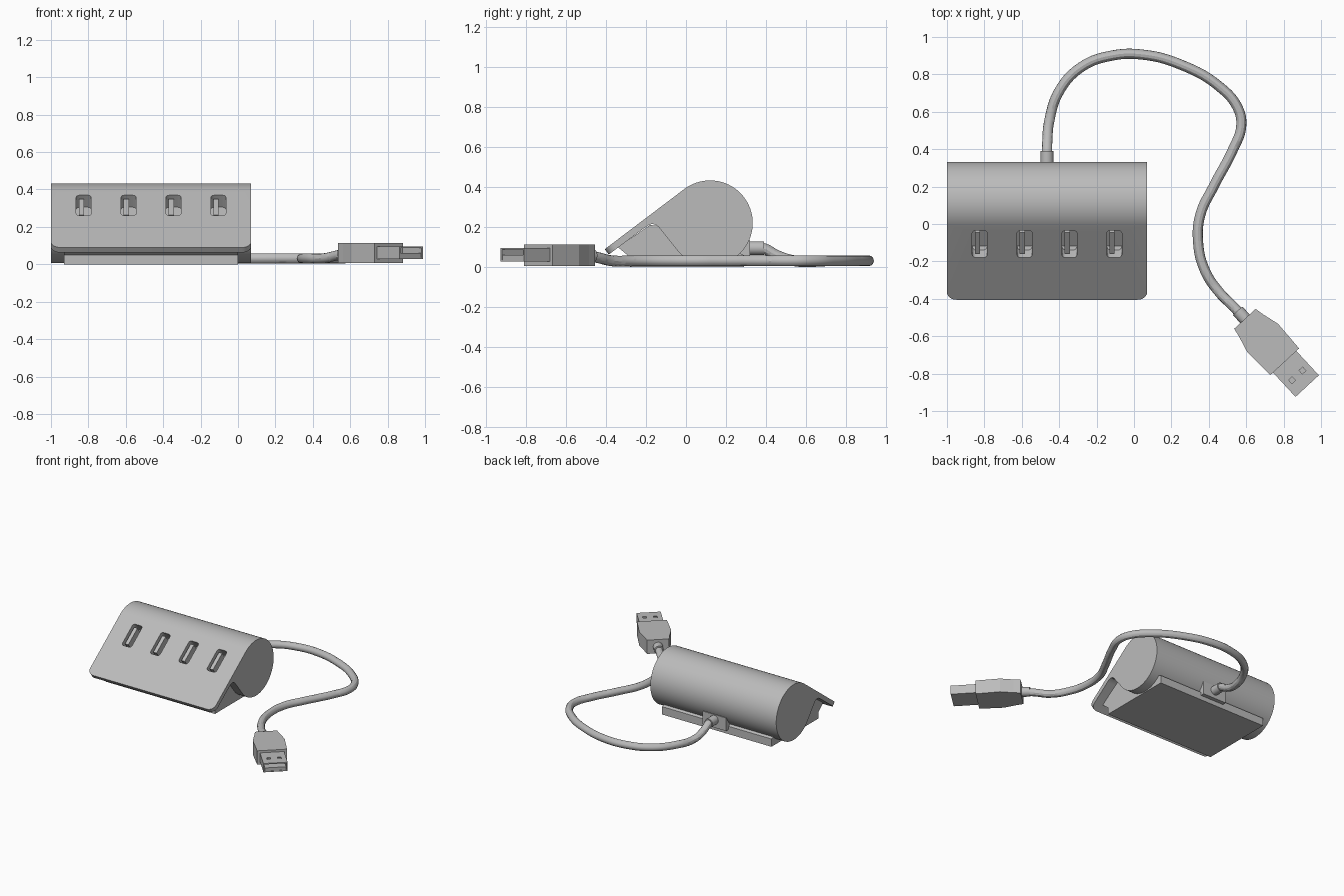
import bpy, bmesh, math
from mathutils import Matrix, Vector

cube = bpy.data.objects.get("Cube")
if cube:
    bpy.data.objects.remove(cube, do_unlink=True)

grey = bpy.data.materials.new("grey_plastic")
grey.use_nodes = True
colour = (0.5, 0.5, 0.5, 1)
grey.diffuse_color = colour
grey.node_tree.nodes["Principled BSDF"].inputs["Base Color"].default_value = colour


def finish(name, bm, matrix=Matrix()):
    bmesh.ops.recalc_face_normals(bm, faces=bm.faces)
    mesh = bpy.data.meshes.new(name)
    bm.to_mesh(mesh)
    bm.free()
    mesh.transform(matrix)
    mesh.materials.append(grey)
    ob = bpy.data.objects.new(name, mesh)
    bpy.context.collection.objects.link(ob)
    return ob


def activate(ob):
    bpy.ops.object.select_all(action='DESELECT')
    ob.select_set(True)
    bpy.context.view_layer.objects.active = ob


def smooth(ob):
    activate(ob)
    bpy.ops.object.shade_smooth_by_angle(angle=math.radians(30))


def prism(points, offset):
    """Closed outline of 3D points, extruded by offset."""
    bm = bmesh.new()
    face = bm.faces.new([bm.verts.new(p) for p in points])
    top = bmesh.ops.extrude_face_region(bm, geom=[face])["geom"]
    bmesh.ops.translate(bm, vec=offset, verts=[v for v in top if isinstance(v, bmesh.types.BMVert)])
    return bm


def add_box(bm, centre, size, matrix=Matrix(), corner=0):
    """Box, with its upright edges rounded if a corner radius is given."""
    part = bmesh.new()
    bmesh.ops.create_cube(part, size=1)
    bmesh.ops.scale(part, vec=size, verts=part.verts)
    if corner:
        upright = [e for e in part.edges if abs(e.verts[0].co.z - e.verts[1].co.z) > 1e-4]
        bmesh.ops.bevel(part, geom=upright, offset=corner, segments=4, profile=0.5, affect='EDGES')
    bmesh.ops.transform(part, matrix=matrix @ Matrix.Translation(centre), verts=part.verts)
    mesh = bpy.data.meshes.new("part")
    part.to_mesh(mesh)
    part.free()
    bm.from_mesh(mesh)
    bpy.data.meshes.remove(mesh)


def cut(ob, cutter):
    mod = ob.modifiers.new("cut", 'BOOLEAN')
    mod.operation, mod.object, mod.solver = 'DIFFERENCE', cutter, 'EXACT'
    activate(ob)
    bpy.ops.object.modifier_apply(modifier=mod.name)
    bpy.data.objects.remove(cutter, do_unlink=True)


# Hub housing: a cylinder with a sloping front plate
left, right = -1.0, 0.07
cy, cz, radius = 0.12, 0.22, 0.213
outline = [(-0.405, 0.09), (-0.385, 0.063), (-0.205, 0.198), (-0.185, 0.211),
           (-0.168, 0.216), (-0.15, 0.211), (-0.135, 0.199)]
for i in range(49):
    a = math.radians(215.6 + (487 - 215.6) * i / 48)
    outline.append((cy + radius * math.cos(a), cz + radius * math.sin(a)))
bm = prism([(left, y, z) for y, z in outline], (right - left, 0, 0))
corners = [e for e in bm.edges if all(v.co.y < -0.38 for v in e.verts)
           and abs(e.verts[0].co.x - e.verts[1].co.x) < 1e-4]
bmesh.ops.bevel(bm, geom=corners, offset=0.05, segments=6, profile=0.5, affect='EDGES')
housing = finish("hub_housing", bm)

# Four ports sunk into the slope, each with a contact tongue
port_frames = [Matrix.Translation((-0.825 + 0.24 * i, -0.107, 0.315))
               @ Matrix.Rotation(math.radians(37), 4, 'X') for i in range(4)]
pockets, tongues = bmesh.new(), bmesh.new()
for frame in port_frames:
    add_box(pockets, (0, 0, 0), (0.08, 0.18, 0.16), frame, 0.018)
    add_box(tongues, (-0.012, 0, -0.05), (0.028, 0.14, 0.08), frame)
cut(housing, finish("port_cutter", pockets))
smooth(housing)
finish("port_tongues", tongues)

# Foot under the housing
foot = [(-0.34, 0.1), (-0.28, 0.05), (-0.28, 0), (0.29, 0), (0.29, 0.06),
        (0.2, 0.1), (0, 0.2), (-0.18, 0.21)]
finish("foot", prism([(-0.93, y, z) for y, z in foot], (0.93, 0, 0)))

# Cable outlet block at the back
bm = bmesh.new()
add_box(bm, (-0.465, 0.27, 0.085), (0.2, 0.1, 0.1))
finish("cable_outlet", bm)


def collar(name, start, end, r):
    start, end = Vector(start), Vector(end)
    axis = end - start
    bm = bmesh.new()
    bmesh.ops.create_cone(bm, cap_ends=True, segments=24, radius1=r, radius2=r, depth=axis.length)
    turn = axis.to_track_quat('Z', 'Y').to_matrix().to_4x4()
    smooth(finish(name, bm, Matrix.Translation((start + end) / 2) @ turn))


collar("outlet_collar", (-0.465, 0.3, 0.095), (-0.465, 0.39, 0.095), 0.034)
collar("plug_collar", (0.555, -0.465, 0.056), (0.61, -0.525, 0.06), 0.034)

# Cable
path = [(-0.465, 0.34, 0.095), (-0.465, 0.39, 0.092), (-0.463, 0.45, 0.06), (-0.455, 0.54, 0.032),
        (-0.4, 0.71), (-0.28, 0.84), (-0.12, 0.9), (0.05, 0.905), (0.25, 0.852),
        (0.45, 0.74), (0.555, 0.62), (0.573, 0.52), (0.53, 0.4), (0.425, 0.2),
        (0.355, 0.05), (0.343, -0.1), (0.38, -0.25), (0.46, -0.37), (0.53, -0.44, 0.048),
        (0.59, -0.505, 0.06)]
curve = bpy.data.curves.new("cable", 'CURVE')
curve.dimensions = '3D'
curve.bevel_depth, curve.bevel_resolution = 0.027, 4
curve.use_fill_caps = True
spline = curve.splines.new('BEZIER')
spline.bezier_points.add(len(path) - 1)
for point, co in zip(spline.bezier_points, path):
    point.co = co if len(co) == 3 else (*co, 0.032)
    point.handle_left_type = point.handle_right_type = 'AUTO'
curve.materials.append(grey)
cable = bpy.data.objects.new("cable", curve)
bpy.context.collection.objects.link(cable)
activate(cable)
bpy.ops.object.convert(target='MESH')
smooth(cable)

# Plug grip, widening away from the cable
plug = Matrix.Translation((0.593, -0.507, 0.06)) @ Matrix.Rotation(math.radians(-47.2), 4, 'Z')
half = [(0, 0.078), (0.05, 0.088), (0.14, 0.112), (0.313, 0.105)]
grip = [(u, -v, -0.053) for u, v in half] + [(u, v, -0.053) for u, v in reversed(half)]
finish("plug_grip", prism(grip, (0, 0, 0.106)), plug)

# Plug shell with an open mouth, two square holes and an inner tongue
shell, hollow, tongue = bmesh.new(), bmesh.new(), bmesh.new()
add_box(shell, (0.395, 0, 0.002), (0.19, 0.17, 0.068))
add_box(hollow, (0.42, 0, 0.002), (0.16, 0.154, 0.052))
shell = finish("plug_shell", shell, plug)
cut(shell, finish("mouth_cutter", hollow, plug))
holes = bmesh.new()
for side in (-1, 1):
    add_box(holes, (0.412, 0.038 * side, 0.04), (0.026, 0.026, 0.04))
cut(shell, finish("hole_cutter", holes, plug))
add_box(tongue, (0.405, 0, -0.012), (0.165, 0.15, 0.024))
finish("plug_tongue", tongue, plug)
